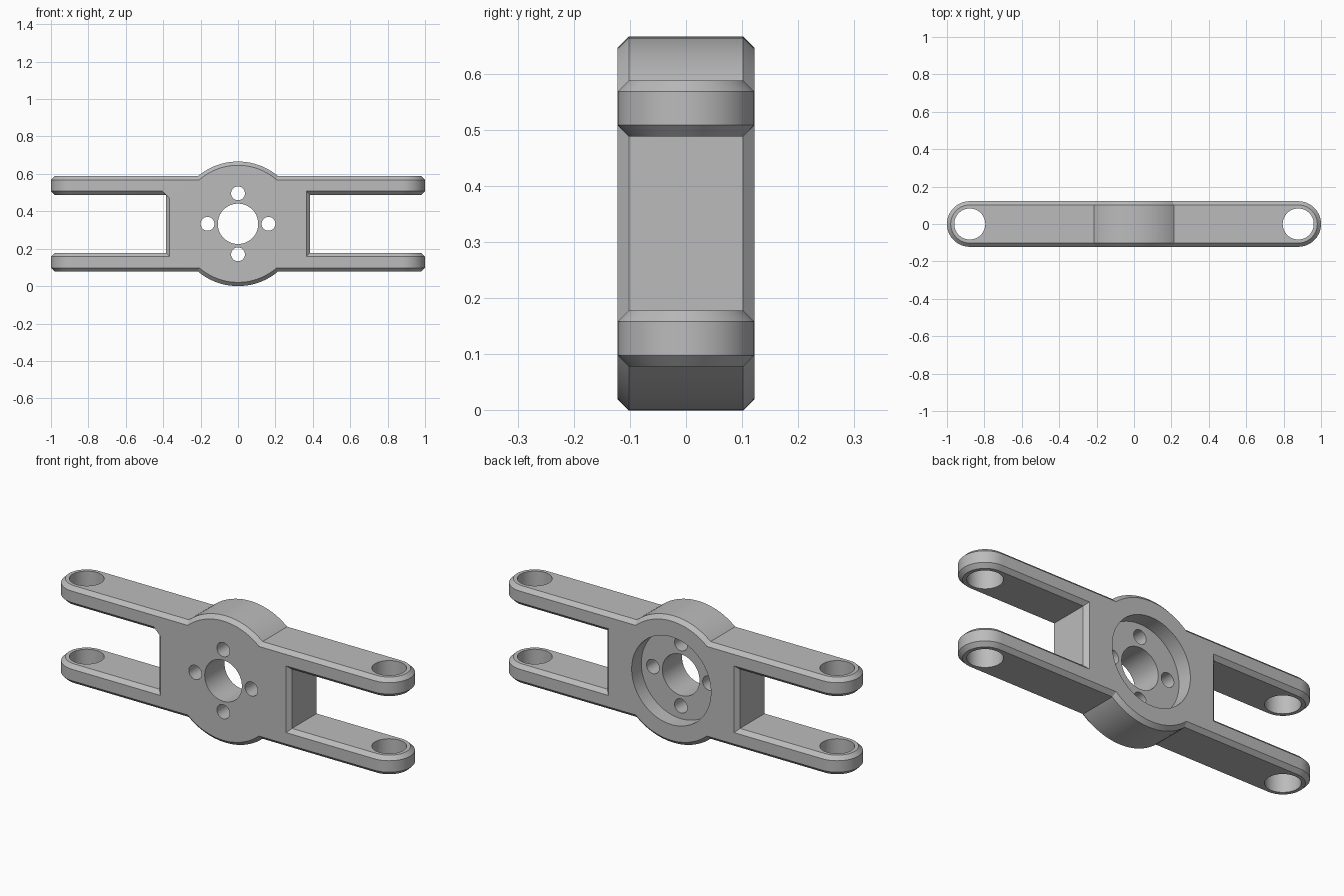
import bpy, bmesh
from math import pi, cos, sin
from mathutils import Vector

if "Cube" in bpy.data.objects:
    bpy.data.objects.remove(bpy.data.objects["Cube"], do_unlink=True)

# Main sizes
DEPTH = 0.122          # half thickness, front to back
CH = 0.02              # chamfer width
MID = 0.333            # height of the hub axis, also the hub radius
EYE_X = 0.878          # eye hole centre on the arms
WEB_X = 0.385          # half width of the web between the slots
ARM_Z = (0.078, 0.488)
ARM_H = 0.10
SEG = 96

grey = bpy.data.materials.new("plain grey")
grey.use_nodes = True
colour = (0.5, 0.5, 0.5, 1)
grey.diffuse_color = colour
grey.node_tree.nodes["Principled BSDF"].inputs["Base Color"].default_value = colour


def finish(name, bm):
    bmesh.ops.recalc_face_normals(bm, faces=bm.faces)
    mesh = bpy.data.meshes.new(name)
    bm.to_mesh(mesh)
    bm.free()
    mesh.materials.append(grey)
    obj = bpy.data.objects.new(name, mesh)
    bpy.context.collection.objects.link(obj)
    return obj


def loft(name, loops):
    """Solid skinned through matching loops and capped at both ends."""
    bm = bmesh.new()
    rings = [[bm.verts.new(p) for p in loop] for loop in loops]
    for a, b in zip(rings, rings[1:]):
        for i in range(len(a)):
            j = (i + 1) % len(a)
            bm.faces.new((a[i], a[j], b[j], b[i]))
    bm.faces.new(rings[0])
    bm.faces.new(rings[-1])
    return finish(name, bm)


def circle_y(r, y, x=0, z=MID, n=SEG):
    return [Vector((x + r * cos(2 * pi * i / n), y, z + r * sin(2 * pi * i / n)))
            for i in range(n)]


def stadium(r, z, length=EYE_X, n=32):
    half = [(length + r * cos(pi * i / n - pi / 2), r * sin(pi * i / n - pi / 2))
            for i in range(n + 1)]
    return [Vector((x, y, z)) for x, y in half] + [Vector((-x, -y, z)) for x, y in half]


def rect_y(hx, y):
    low, high = ARM_Z[0] + ARM_H / 2, ARM_Z[1] + ARM_H / 2
    return [Vector(p) for p in ((-hx, y, low), (hx, y, low), (hx, y, high), (-hx, y, high))]


def chamfered(size, half):
    """Pairs of (size, position) for a section with both ends chamfered."""
    return [(size - CH, -half), (size, CH - half), (size, half - CH), (size - CH, half)]


def combine(base, tool, operation):
    mod = base.modifiers.new("combine", 'BOOLEAN')
    mod.operation = operation
    mod.solver = 'EXACT'
    mod.object = tool
    bpy.context.view_layer.objects.active = base
    bpy.ops.object.modifier_apply(modifier=mod.name)
    bpy.data.objects.remove(tool, do_unlink=True)


# Central web, chamfered along the slot edges
bracket = loft("link_bracket", [rect_y(s, y) for s, y in chamfered(WEB_X, DEPTH)])

# Two round-ended arms
for z in ARM_Z:
    arm = loft("arm", [stadium(r, z + ARM_H / 2 + h)
                       for r, h in chamfered(DEPTH, ARM_H / 2)])
    combine(bracket, arm, 'UNION')

# Round hub
hub = loft("hub", [circle_y(r, y) for r, y in chamfered(MID, DEPTH)])
combine(bracket, hub, 'UNION')

# Small filled corner on the front of the right-hand slot
corner = Vector((-WEB_X, CH - DEPTH, ARM_Z[1]))
bm = bmesh.new()
for offset in ((0, 0, 0), (-CH, -CH, CH), (CH, -CH, -CH), (CH, -CH, CH), (0.05, 0.05, 0.05)):
    bm.verts.new(corner + Vector(offset))
bmesh.ops.convex_hull(bm, input=bm.verts)
combine(bracket, finish("slot_corner", bm), 'UNION')

# Recess in the back, centre bore and four bolt holes
combine(bracket, loft("recess", [circle_y(0.23, 0.042), circle_y(0.23, 0.3)]), 'DIFFERENCE')
holes = [(0.108, 0, MID)] + [(0.037, 0.163 * cos(k * pi / 2), MID + 0.163 * sin(k * pi / 2))
                             for k in range(4)]
for r, x, z in holes:
    bore = loft("bore", [circle_y(r, y, x, z, 48) for y in (-0.3, 0.3)])
    combine(bracket, bore, 'DIFFERENCE')

# Upright eye holes through both arms
for x in (-EYE_X, EYE_X):
    loops = [[Vector((x + p.x, p.z, z)) for p in circle_y(0.083, 0, 0, 0, 64)]
             for z in (-0.1, 0.8)]
    combine(bracket, loft("eye", loops), 'DIFFERENCE')

# Smooth round walls, crisp chamfers
bpy.ops.object.select_all(action='DESELECT')
bracket.select_set(True)
bpy.context.view_layer.objects.active = bracket
bpy.ops.object.shade_smooth_by_angle(angle=pi / 7)
